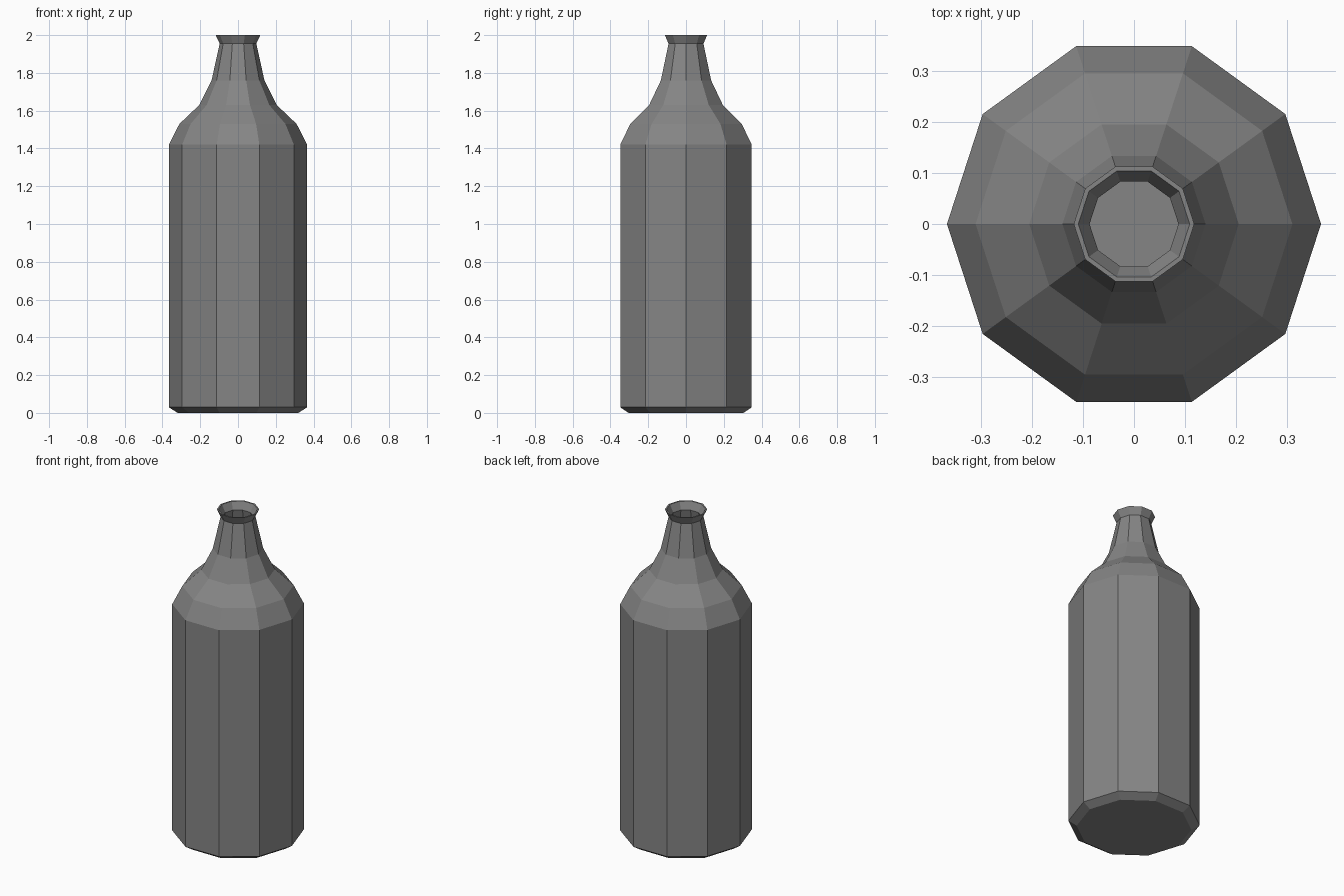
import bpy, bmesh
from math import cos, sin, tau

if "Cube" in bpy.data.objects:
    bpy.data.objects.remove(bpy.data.objects["Cube"])

SIDES = 10

# Closed bottle wall as (radius, height): outside going up, then inside going down
outer = [(0.32, 0), (0.366, 0.03), (0.366, 1.42), (0.31, 1.53), (0.205, 1.63),
         (0.14, 1.76), (0.097, 1.955), (0.118, 2.0)]
inner = [(0.109, 2.0), (0.087, 1.955), (0.130, 1.757), (0.197, 1.622),
         (0.304, 1.522), (0.356, 1.417), (0.356, 0.034), (0.317, 0.01)]


def lathe(name, profile):
    """Spin a profile into flat-sided rings, capped at both ends."""
    bm = bmesh.new()
    rings = [[bm.verts.new((r * cos(tau * i / SIDES), r * sin(tau * i / SIDES), z))
              for i in range(SIDES)] for r, z in profile]
    for a, b in zip(rings, rings[1:]):
        for i in range(SIDES):
            j = (i + 1) % SIDES
            bm.faces.new((a[i], a[j], b[j], b[i]))
    bm.faces.new(rings[0][::-1])   # underside
    bm.faces.new(rings[-1])        # inside floor
    mesh = bpy.data.meshes.new(name)
    bm.to_mesh(mesh)
    bm.free()
    obj = bpy.data.objects.new(name, mesh)
    bpy.context.collection.objects.link(obj)
    return obj


# Hollow ten-sided bottle with flared lip, in dark grey
bottle = lathe("bottle", outer + inner)
grey = bpy.data.materials.new("dark_grey")
grey.diffuse_color = (0.235, 0.235, 0.235, 1)
grey.use_nodes = True
grey.node_tree.nodes["Principled BSDF"].inputs["Base Color"].default_value = grey.diffuse_color
bottle.data.materials.append(grey)
